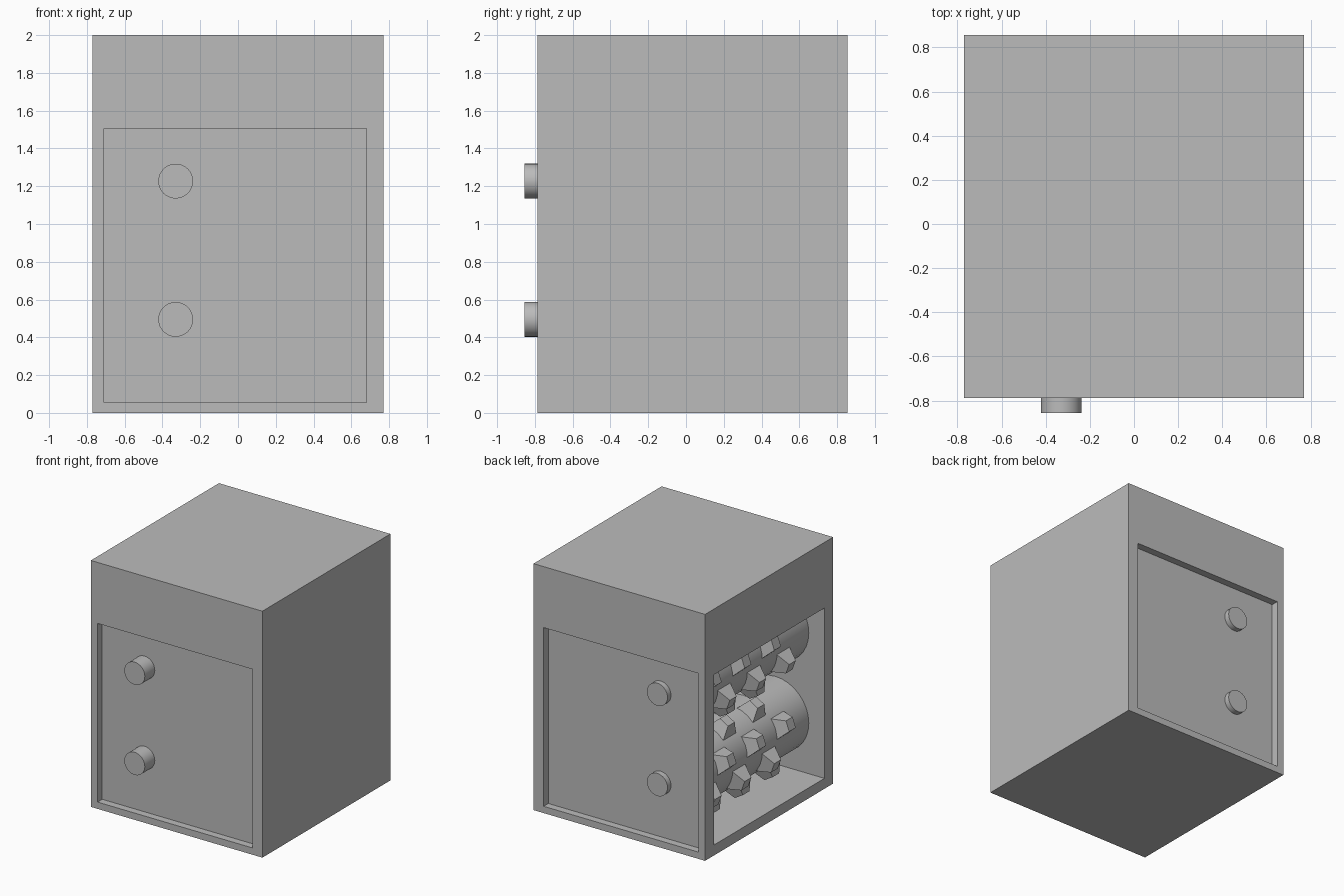
import bpy, bmesh, math
from mathutils import Matrix, Vector

cube = bpy.data.objects.get("Cube")
if cube:
    bpy.data.objects.remove(cube, do_unlink=True)

grey = bpy.data.materials.new("plain_grey")
grey.use_nodes = True
grey.diffuse_color = (0.5, 0.5, 0.5, 1)
grey.node_tree.nodes["Principled BSDF"].inputs["Base Color"].default_value = (0.5, 0.5, 0.5, 1)


def finish(bm, name, smooth=False):
    bmesh.ops.recalc_face_normals(bm, faces=bm.faces)
    mesh = bpy.data.meshes.new(name)
    bm.to_mesh(mesh)
    bm.free()
    mesh.materials.append(grey)
    ob = bpy.data.objects.new(name, mesh)
    bpy.context.collection.objects.link(ob)
    if smooth:
        bpy.ops.object.select_all(action='DESELECT')
        ob.select_set(True)
        bpy.context.view_layer.objects.active = ob
        bpy.ops.object.shade_smooth_by_angle(angle=math.radians(35))
    return ob


def recess(bm, normal, low, high, depth):
    """Sink a rectangular pocket, bounded by low and high, into one side."""
    normal = Vector(normal)
    bm.normal_update()
    face = max(bm.faces, key=lambda f: f.normal.dot(normal) + f.calc_area() * 0.01)
    bmesh.ops.inset_individual(bm, faces=[face], thickness=0.05)
    centre = face.calc_center_median()
    for v in face.verts:
        for i in range(3):
            if abs(normal[i]) < 0.5:
                v.co[i] = low[i] if v.co[i] < centre[i] else high[i]
    floor = bmesh.ops.extrude_discrete_faces(bm, faces=[face])["faces"][0]
    bmesh.ops.translate(bm, verts=floor.verts, vec=-normal * depth)


def cylinder_y(name, x, z, radius, y0, y1):
    bm = bmesh.new()
    turn = Matrix.Translation((x, (y0 + y1) / 2, z)) @ Matrix.Rotation(math.pi / 2, 4, 'X')
    bmesh.ops.create_cone(bm, cap_ends=True, segments=32, radius1=radius,
                          radius2=radius, depth=y1 - y0, matrix=turn)
    return finish(bm, name, smooth=True)


# Housing: shallow panels front and back, deep open chamber on the right
FRONT, BACK = -0.787, 0.855
bm = bmesh.new()
bmesh.ops.create_cube(bm, size=1, matrix=Matrix.Translation((0, (FRONT + BACK) / 2, 1))
                      @ Matrix.Diagonal((1.54, BACK - FRONT, 2, 1)))
panel_low, panel_high = (-0.71, 0, 0.055), (0.68, 0, 1.505)
recess(bm, (0, -1, 0), panel_low, panel_high, 0.06)
recess(bm, (0, 1, 0), panel_low, panel_high, 0.06)
recess(bm, (-1, 0, 0), (0, -0.675, 0.085), (0, 0.74, 1.467), 1.45)
finish(bm, "housing")

# Two toothed rollers, the upper one mirroring the lower
AXIS_X, RADIUS, PITCH, ROWS = -0.33, 0.3, 0.38, 9
for name, z, flip in (("lower", 0.495, 1), ("upper", 1.227, -1)):
    cylinder_y(name + "_axle", AXIS_X, z, 0.092, -0.855, 0.84)
    cylinder_y(name + "_roller", AXIS_X, z, RADIUS, -0.675, 0.74)
    bm = bmesh.new()
    for row in range(ROWS):
        # Alternate rows are staggered by half a pitch
        angle = math.radians(20 + (row - ROWS // 2) * 360 / ROWS) * flip
        shift = 0 if row % 2 == 0 else PITCH / 2
        for k in (-1, 0, 1):
            place = (Matrix.Translation((AXIS_X, 0.03 + shift + k * PITCH, z))
                     @ Matrix.Rotation(angle - math.pi / 2, 4, 'Y')
                     @ Matrix.Translation((0, 0, RADIUS + 0.03))
                     @ Matrix.Rotation(math.pi / 4, 4, 'Z'))
            bmesh.ops.create_cone(bm, cap_ends=True, segments=4, radius1=0.125,
                                  radius2=0.06, depth=0.12, matrix=place)
    finish(bm, name + "_roller_teeth")
